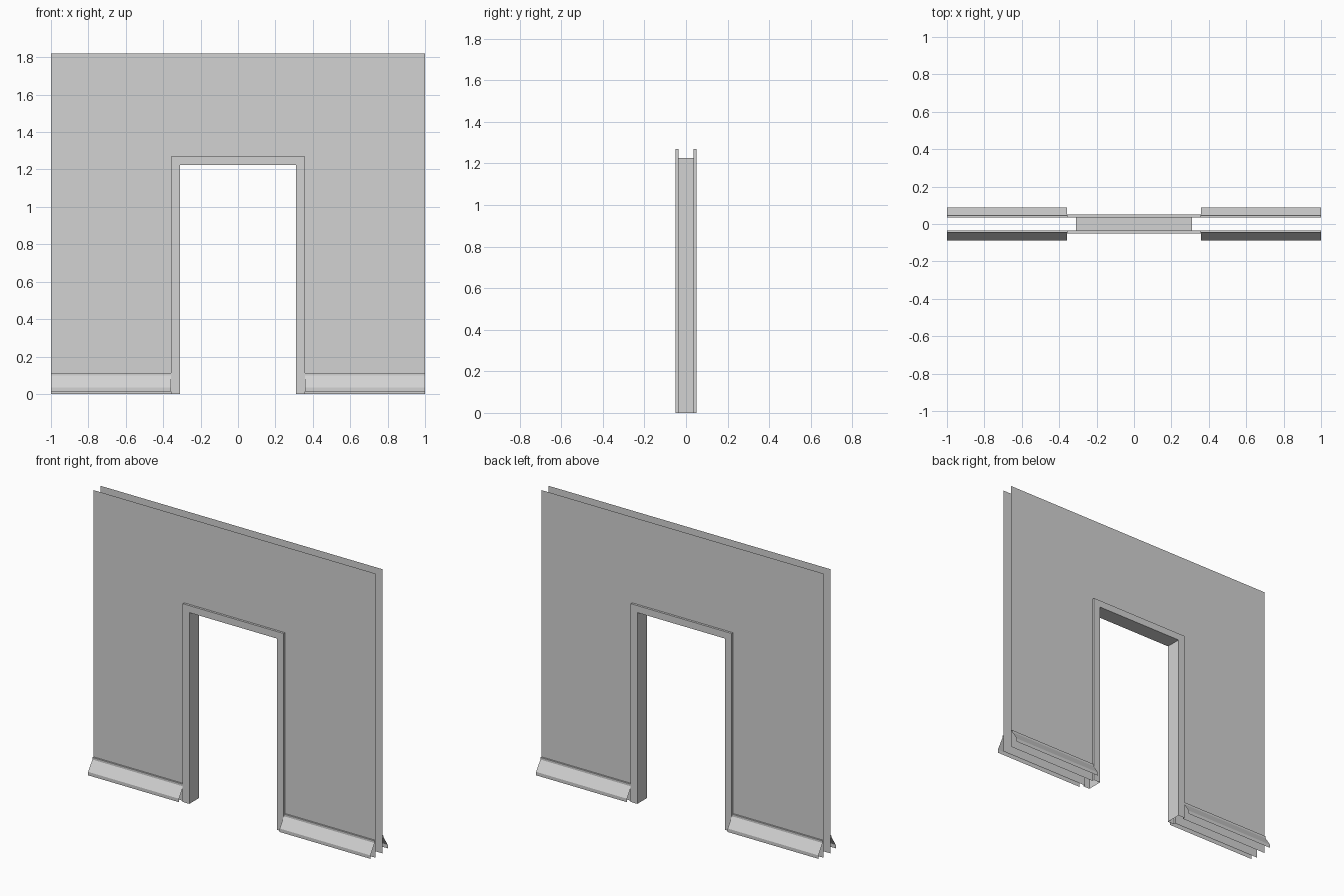
import bpy
import bmesh

cube = bpy.data.objects.get("Cube")
if cube:
    bpy.data.objects.remove(cube, do_unlink=True)

# Single flat colour
GREY = (0.65, 0.65, 0.65, 1.0)
grey = bpy.data.materials.new("plaster_grey")
grey.use_nodes = True
grey.diffuse_color = GREY
grey.node_tree.nodes["Principled BSDF"].inputs["Base Color"].default_value = GREY

# Main dimensions
HALF, TOP = 1.0, 1.82
WALL_Y, TRIM_Y = 0.036, 0.05
IN_W, IN_H = 0.31, 1.225
OUT_W, OUT_H = 0.357, 1.27


def loft(name, rows):
    """Open sheet of quads joining successive rows of points."""
    mesh = bpy.data.meshes.new(name)
    obj = bpy.data.objects.new(name, mesh)
    bpy.context.collection.objects.link(obj)
    bm = bmesh.new()
    grid = [[bm.verts.new(p) for p in row] for row in rows]
    for a, b in zip(grid, grid[1:]):
        for i in range(len(a) - 1):
            bm.faces.new((a[i], a[i + 1], b[i + 1], b[i]))
    bm.to_mesh(mesh)
    bm.free()
    mesh.materials.append(grey)
    return obj


def flip(obj):
    obj.data.flip_normals()


# Wall sheets: a band of three quads around the doorway on each side
for side, label in ((-1, "front"), (1, "back")):
    y = side * WALL_Y
    inner = [(-OUT_W, y, 0), (-OUT_W, y, OUT_H), (OUT_W, y, OUT_H), (OUT_W, y, 0)]
    outer = [(-HALF, y, 0), (-HALF, y, TOP), (HALF, y, TOP), (HALF, y, 0)]
    wall = loft(label + "_wall", [outer, inner])
    if side > 0:
        flip(wall)

# Door frame: channel section carried up, over and down the opening
section = [(OUT_W, OUT_H, -WALL_Y), (OUT_W, OUT_H, -TRIM_Y), (IN_W, IN_H, -TRIM_Y),
           (IN_W, IN_H, TRIM_Y), (OUT_W, OUT_H, TRIM_Y), (OUT_W, OUT_H, WALL_Y)]
loft("door_frame", [[(-w, y, 0), (-w, y, h), (w, y, h), (w, y, 0)]
                    for w, h, y in section])

# Skirting boards: open moulding profile (depth, height), both sides of the door
profile = [(WALL_Y, 0.112), (0.046, 0.112), (0.046, 0.098),
           (0.088, 0.035), (0.088, 0.013)]
for side, face in ((-1, "front"), (1, "back")):
    for x0, x1, hand in ((-HALF, -OUT_W, "right"), (OUT_W, HALF, "left")):
        board = loft(face + "_" + hand + "_skirting",
                     [[(x0, side * d, z), (x1, side * d, z)] for d, z in profile])
        if side < 0:
            flip(board)
